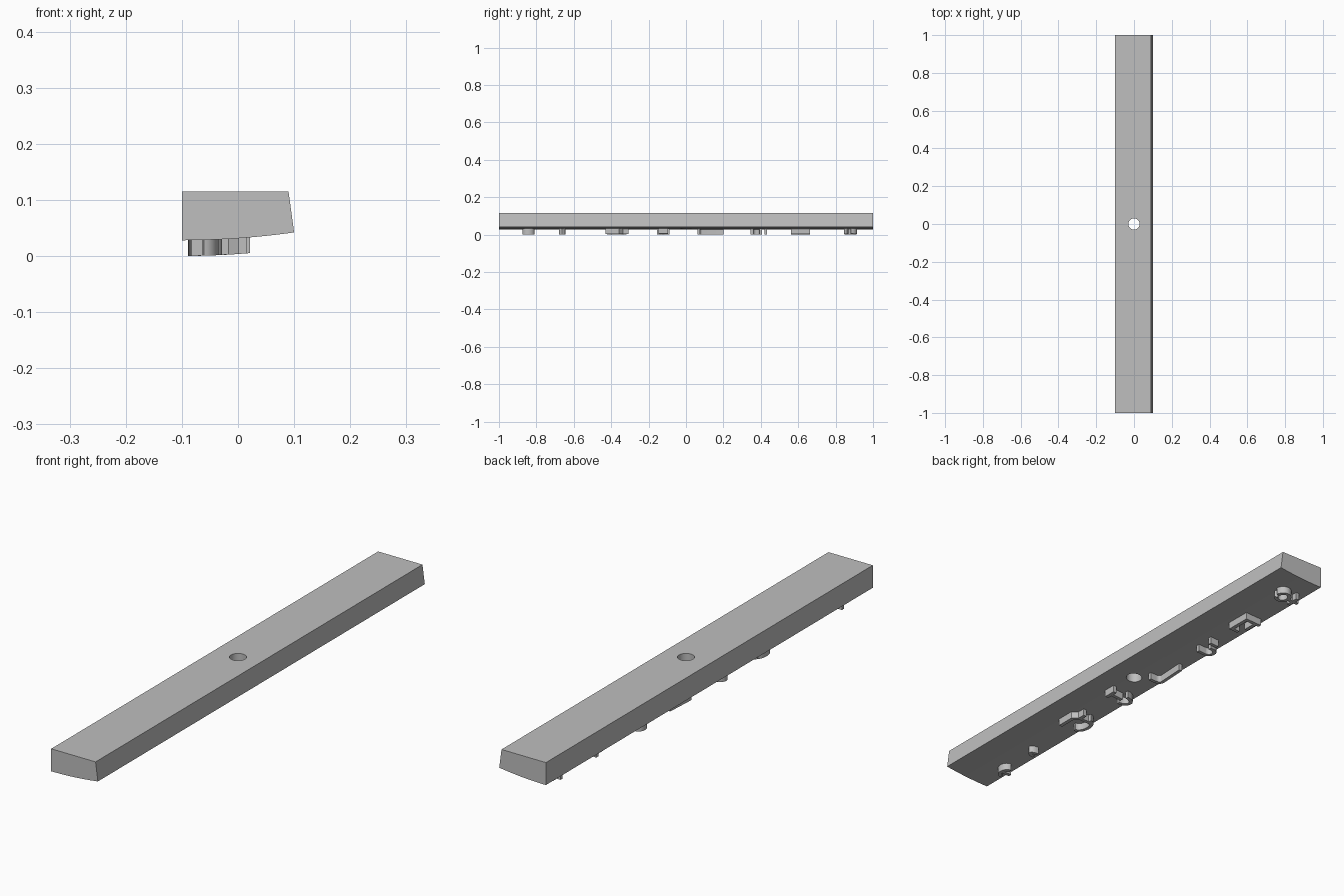
import bpy
import bmesh
from math import sin, cos, radians
from mathutils import Vector

if "Cube" in bpy.data.objects:
    bpy.data.objects.remove(bpy.data.objects["Cube"], do_unlink=True)

grey = bpy.data.materials.new("plain grey")
grey.use_nodes = True
grey.diffuse_color = (0.52, 0.52, 0.52, 1)
grey.node_tree.nodes["Principled BSDF"].inputs["Base Color"].default_value = grey.diffuse_color


def underside(x):
    """Height of the gently curved underside."""
    return 0.028 + 0.014 * ((x + 0.1) / 0.2) ** 2


def finish(name, bm):
    bmesh.ops.recalc_face_normals(bm, faces=bm.faces[:])
    mesh = bpy.data.meshes.new(name)
    bm.to_mesh(mesh)
    bm.free()
    mesh.materials.append(grey)
    obj = bpy.data.objects.new(name, mesh)
    bpy.context.collection.objects.link(obj)
    return obj


def smooth(obj):
    bpy.ops.object.select_all(action="DESELECT")
    obj.select_set(True)
    bpy.context.view_layer.objects.active = obj
    bpy.ops.object.shade_smooth_by_angle(angle=radians(30))


# Long bar: a curved-bottom profile run from front to back
steps = 12
xs = [-0.1 + 0.2 * i / steps for i in range(steps + 1)]
profile = [(x, underside(x)) for x in xs] + [(0.09, 0.115), (-0.1, 0.115)]
bm = bmesh.new()
face = bm.faces.new([bm.verts.new((x, -1, z)) for x, z in profile])
swept = bmesh.ops.extrude_face_region(bm, geom=[face])["geom"]
bmesh.ops.translate(bm, vec=(0, 2, 0),
                    verts=[v for v in swept if isinstance(v, bmesh.types.BMVert)])
bar = finish("long_bar", bm)

# Round hole through the middle
bpy.ops.mesh.primitive_cylinder_add(vertices=40, radius=0.03, depth=0.4)
cutter = bpy.context.object
cutter.name = "hole_cutter"
cutter.hide_render = True
cutter.data.materials.append(grey)
cut = bar.modifiers.new("hole", "BOOLEAN")
cut.object = cutter
cut.operation = "DIFFERENCE"
cut.solver = "EXACT"
bpy.context.view_layer.objects.active = bar
bpy.ops.object.modifier_apply(modifier=cut.name)
bpy.data.objects.remove(cutter, do_unlink=True)
smooth(bar)


def arc(x, y, rx, ry, start, end, count=10):
    """Points on an elliptical arc; angles in degrees from +x towards +y."""
    angles = [radians(start + (end - start) * i / count) for i in range(count + 1)]
    return [(x + rx * cos(a), y + ry * sin(a)) for a in angles]


def rib(name, path, half=0.007, closed=False):
    """Raised rib that follows a path on the underside."""
    pts = [Vector(p) for p in path]
    n = len(pts)
    bm = bmesh.new()
    rings = []
    for i, p in enumerate(pts):
        before = pts[i - 1] if i or closed else p
        after = pts[(i + 1) % n] if i < n - 1 or closed else p
        d_in = (p - before).normalized() if p != before else (after - p).normalized()
        d_out = (after - p).normalized() if p != after else d_in
        mid = (d_in + d_out).normalized()
        side = Vector((-mid.y, mid.x)) * half / max(mid.dot(d_in), 0.5)
        a, b = p + side, p - side
        rings.append([bm.verts.new((q.x, q.y, underside(q.x) + dz))
                      for q, dz in ((a, 0.004), (b, 0.004), (b, -0.028), (a, -0.028))])
    for i in range(n if closed else n - 1):
        r, s = rings[i], rings[(i + 1) % n]
        for k in range(4):
            bm.faces.new((r[k], r[(k + 1) % 4], s[(k + 1) % 4], s[k]))
    if not closed:
        bm.faces.new(rings[0])
        bm.faces.new(rings[-1])
    smooth(finish(name, bm))


# Ribs, listed from front to back
rib("front_hook", arc(-0.062, -0.842, 0.02, 0.026, -90, 90))
rib("front_hook_stub", [(-0.083, -0.842), (-0.042, -0.842)])

rib("small_hook", arc(-0.06, -0.662, 0.024, 0.011, -90, 90))

rib("stepped_rib", [(0.008, -0.43), (0.008, -0.36), (-0.012, -0.34), (-0.012, -0.308)])
rib("curved_rib", arc(-0.05, -0.37, 0.03, 0.045, 90, 270))
rib("stepped_rib_link", [(-0.012, -0.338), (-0.075, -0.338)])

rib("middle_rib", [(0.014, -0.148), (0.014, -0.097)])
rib("middle_rib_arm", [(0.01, -0.122), (-0.04, -0.122)])
rib("middle_cup", arc(-0.045, -0.122, 0.036, 0.026, 90, 270))

rib("long_hook", [(-0.022, 0.068), (-0.05, 0.068)]
    + arc(-0.05, 0.086, 0.022, 0.018, 270, 180, 6) + [(-0.066, 0.2)])

rib("cup_rib", [(-0.025, 0.353), (-0.06, 0.353)]
    + arc(-0.06, 0.376, 0.022, 0.023, 270, 90) + [(-0.045, 0.4)])
rib("cup_rib_stub", [(-0.022, 0.427), (-0.06, 0.427)])

rib("bracket_rib", [(-0.048, 0.568), (-0.015, 0.568), (-0.015, 0.657), (-0.08, 0.657)])
rib("bracket_stub", [(-0.06, 0.6), (-0.06, 0.65)])

rib("back_loop", arc(-0.01, 0.88, 0.024, 0.028, 0, 330, 18))
rib("back_cross", [(-0.03, 0.88), (-0.083, 0.88)])
rib("back_cross_bar", [(-0.06, 0.852), (-0.06, 0.908)])
